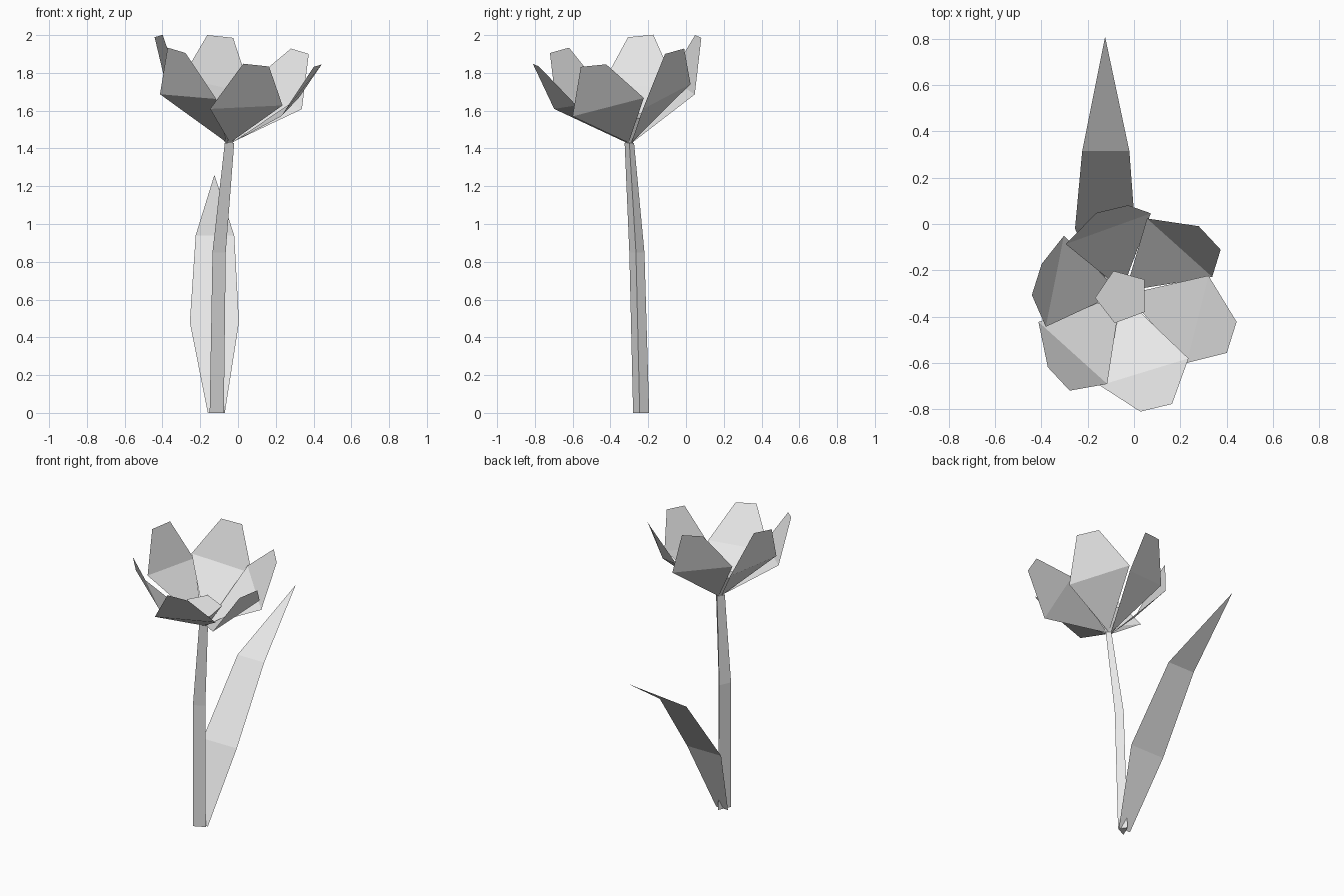
import bpy, bmesh
from math import cos, sin, radians
from mathutils import Vector

if "Cube" in bpy.data.objects:
    bpy.data.objects.remove(bpy.data.objects["Cube"])

grey = bpy.data.materials.new("plain_grey")
grey.use_nodes = True
colour = (0.8, 0.8, 0.8, 1)
grey.diffuse_color = colour
grey.node_tree.nodes["Principled BSDF"].inputs["Base Color"].default_value = colour


def add_loft(name, rings, cap_start=False, cap_end=False, closed=True):
    """Join successive rings of points with flat faces; equal points merge."""
    bm = bmesh.new()
    loops = [[bm.verts.new(p) for p in ring] for ring in rings]
    for low, high in zip(loops, loops[1:]):
        count = len(low)
        for i in range(count if closed else count - 1):
            j = (i + 1) % count
            bm.faces.new((low[i], low[j], high[j], high[i]))
    if cap_start:
        bm.faces.new(loops[0][::-1])
    if cap_end:
        bm.faces.new(loops[-1])
    bmesh.ops.remove_doubles(bm, verts=bm.verts, dist=0.0001)
    mesh = bpy.data.meshes.new(name)
    bm.to_mesh(mesh)
    bm.free()
    mesh.materials.append(grey)
    obj = bpy.data.objects.new(name, mesh)
    bpy.context.collection.objects.link(obj)
    return obj


# Three-sided stem, bending towards the flower
stem_rings = [
    [(-0.15, -0.28, 0), (-0.075, -0.245, 0), (-0.11, -0.195, 0)],
    [(-0.135, -0.3, 0.85), (-0.065, -0.265, 0.85), (-0.1, -0.22, 0.85)],
    [(-0.07, -0.325, 1.43), (-0.02, -0.3, 1.43), (-0.045, -0.275, 1.43)],
]
add_loft("stem", stem_rings, True, True)

# Single-sheet leaf arching backwards: centre x, y, z, half width
leaf_path = [(-0.115, -0.23, 0, 0.045), (-0.125, -0.02, 0.48, 0.13),
             (-0.122, 0.315, 0.94, 0.102), (-0.125, 0.81, 1.26, 0)]
leaf_rings = [[(x - w, y, z), (x + w, y, z)] for x, y, z, w in leaf_path]
add_loft("leaf", leaf_rings, closed=False)

# Flower frame: a tilted axis above the stem
flower_origin = Vector((-0.069, -0.294, 1.427))
flower_tilt = Vector((0, 0, 1)).rotation_difference(Vector((0.14, -0.142, 0.98)))
flower_base = Vector((-0.047, -0.3, 1.43))


def flower_point(angle, radius, height):
    a = radians(angle)
    local = Vector((radius * cos(a), radius * sin(a), height))
    return flower_origin + flower_tilt @ local


# Six petals, each a lower triangle and a tapering upper panel
for k in range(6):
    turn = 60 * k - 75
    foot = flower_base + 0.015 * Vector((cos(radians(turn)), sin(radians(turn)), 0))
    add_loft(f"petal_{k + 1}", [
        [foot, foot],
        [flower_point(turn - 31, 0.39, 0.225), flower_point(turn + 32, 0.37, 0.28)],
        [flower_point(turn - 11, 0.452, 0.5), flower_point(turn + 7, 0.452, 0.5)],
    ], closed=False)

# Five-sided flower centre, flaring from the stem top
turns = [38 + 72 * i for i in range(5)]
foot_ring = [flower_base + 0.02 * Vector((cos(radians(t)), sin(radians(t)), 0))
             for t in turns]
add_loft("flower_centre", [foot_ring, [flower_point(t, 0.12, 0.14) for t in turns]],
         True, True)
